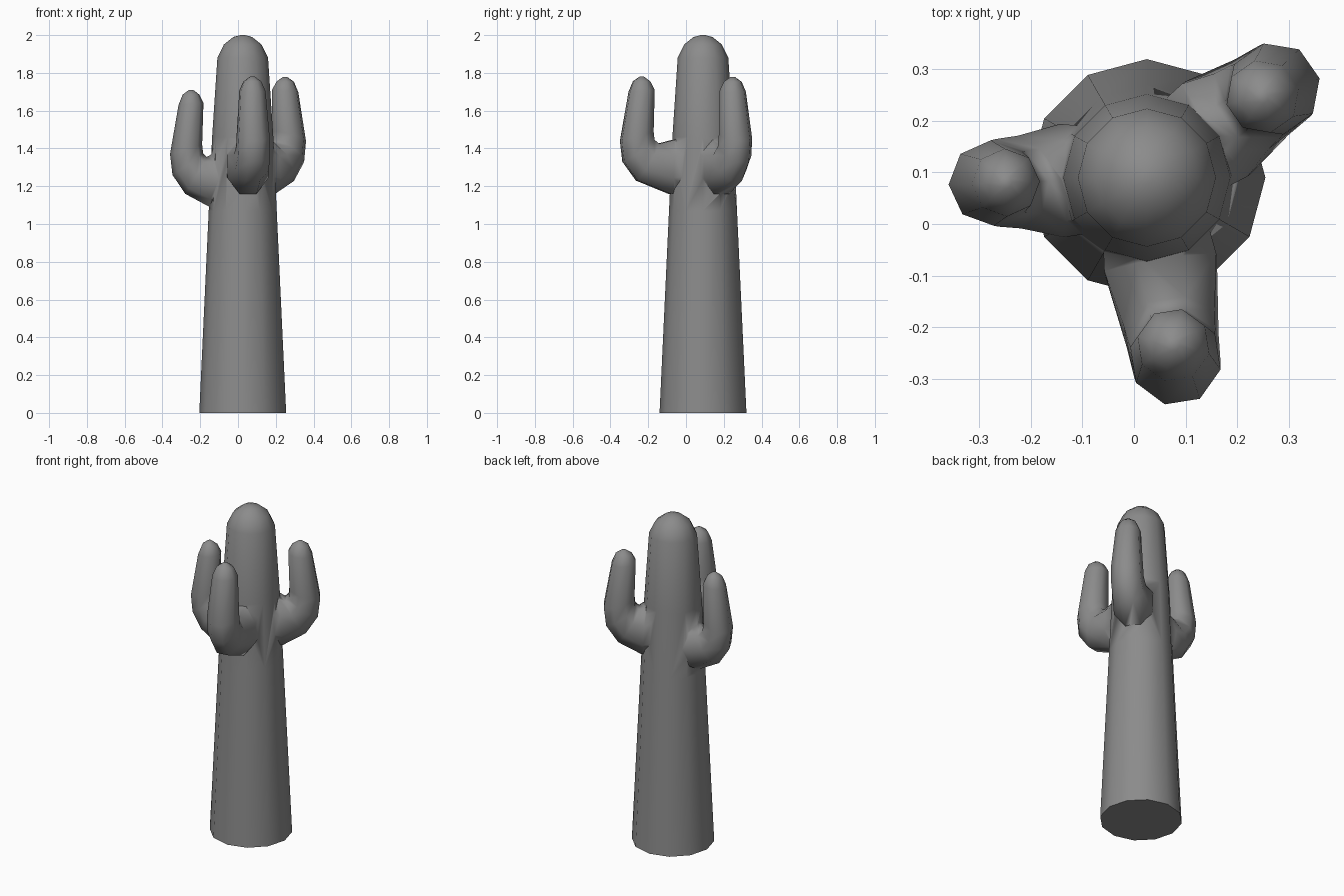
import bpy, bmesh, math
from mathutils import Vector

cube = bpy.data.objects.get("Cube")
if cube:
    bpy.data.objects.remove(cube, do_unlink=True)

AXIS = Vector((0.025, 0.09, 0))

green_grey = bpy.data.materials.new("plain_grey")
green_grey.use_nodes = True
colour = (0.26, 0.26, 0.26, 1)
green_grey.diffuse_color = colour
green_grey.node_tree.nodes["Principled BSDF"].inputs["Base Color"].default_value = colour


def skin(name, rings):
    """Bridge equal rings of points and close both ends."""
    bm = bmesh.new()
    loops = [[bm.verts.new(p) for p in ring] for ring in rings]
    n = len(loops[0])
    for a, b in zip(loops, loops[1:]):
        for i in range(n):
            j = (i + 1) % n
            bm.faces.new((a[i], a[j], b[j], b[i]))
    bm.faces.new(loops[0])
    bm.faces.new(loops[-1])
    bmesh.ops.recalc_face_normals(bm, faces=bm.faces)
    mesh = bpy.data.meshes.new(name)
    bm.to_mesh(mesh)
    bm.free()
    mesh.materials.append(green_grey)
    obj = bpy.data.objects.new(name, mesh)
    bpy.context.collection.objects.link(obj)
    return obj


# Trunk: tapered twelve-sided column with a domed top
PROFILE = [(0.23, 0), (0.18, 1.07), (0.162, 1.46), (0.134, 1.88),
           (0.1, 1.95), (0.05, 1.99), (0.012, 2.0)]
trunk = skin("cactus_trunk", [
    [AXIS + Vector((r * math.cos(a), r * math.sin(a), z))
     for a in (math.tau * k / 12 for k in range(12))]
    for r, z in PROFILE])

# Arm rings: outer reach, outer z, inner reach, inner z, half width, share of extra reach
ARM = [(0.08, 1.10, 0.08, 1.40, 0.10, 0),
       (0.175, 1.09, 0.155, 1.375, 0.11, 0.1),
       (0.305, 1.16, 0.19, 1.355, 0.09, 0.9),
       (0.372, 1.26, 0.21, 1.375, 0.085, 1),
       (0.385, 1.37, 0.215, 1.42, 0.083, 1),
       (0.34, 1.63, 0.208, 1.64, 0.066, 1),
       (0.318, 1.685, 0.23, 1.685, 0.045, 1),
       (0.285, 1.71, 0.262, 1.71, 0.012, 1)]


def arm(name, degrees, extra, lift, flat):
    d = math.radians(degrees)
    out, side = Vector((math.cos(d), math.sin(d), 0)), Vector((-math.sin(d), math.cos(d), 0))
    phase = math.pi / 8 if flat else 0
    grow = 1 / math.cos(phase)
    rings = []
    for so, zo, si, zi, w, share in ARM:
        outer = out * (so + extra * share) + Vector((0, 0, zo + lift))
        inner = out * (si + extra * share) + Vector((0, 0, zi + lift))
        mid, half = (outer + inner) / 2, (outer - inner) / 2
        rings.append([AXIS + mid + grow * (half * math.cos(a) + side * w * math.sin(a))
                      for a in (phase + math.tau * k / 8 for k in range(8))])
    return skin(name, rings)


arms = [arm("right_arm", 182, 0, 0, False),
        arm("front_arm", 279, 0.055, 0.07, True),
        arm("left_arm", 35, 0, 0.068, True)]

# Merge the arms into the trunk so the surface is continuous
bpy.context.view_layer.objects.active = trunk
for part in arms:
    mod = trunk.modifiers.new("join", 'BOOLEAN')
    mod.operation, mod.solver, mod.object = 'UNION', 'EXACT', part
    bpy.ops.object.modifier_apply(modifier=mod.name)
    bpy.data.objects.remove(part, do_unlink=True)
trunk.name = "cactus"

bpy.ops.object.select_all(action='DESELECT')
trunk.select_set(True)
bpy.ops.object.shade_smooth_by_angle(angle=math.radians(65))
